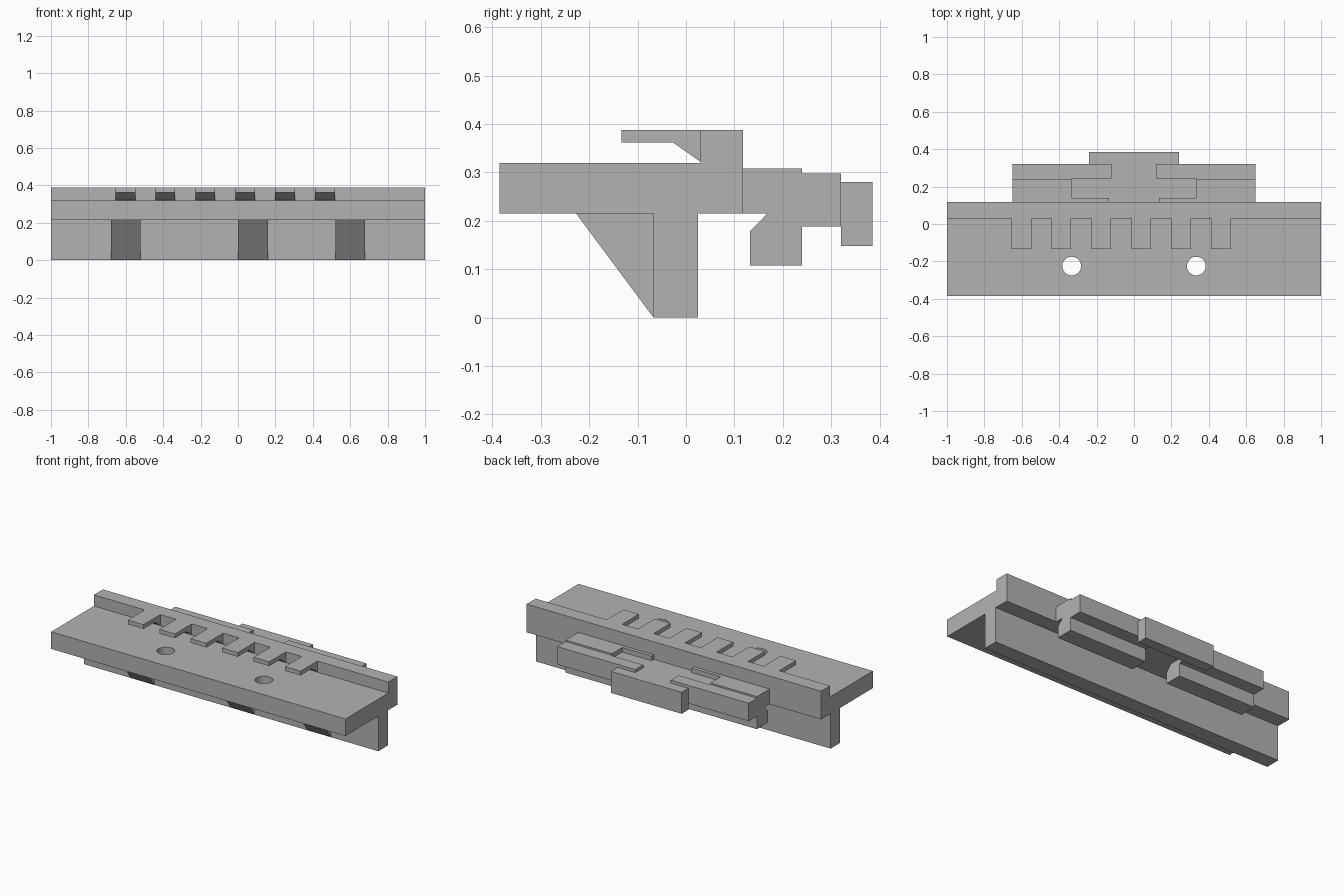
import bpy, bmesh

cube = bpy.data.objects.get("Cube")
if cube:
    bpy.data.objects.remove(cube, do_unlink=True)

# One plain grey for everything
GREY = (0.45, 0.45, 0.45, 1)
grey = bpy.data.materials.new("plain grey")
grey.use_nodes = True
grey.diffuse_color = GREY
grey.node_tree.nodes["Principled BSDF"].inputs["Base Color"].default_value = GREY


def finish(name, bm):
    bmesh.ops.recalc_face_normals(bm, faces=bm.faces)
    mesh = bpy.data.meshes.new(name)
    bm.to_mesh(mesh)
    bm.free()
    mesh.materials.append(grey)
    obj = bpy.data.objects.new(name, mesh)
    bpy.context.collection.objects.link(obj)
    return obj


def prism(name, profile, x0, x1):
    """Extrude a (y, z) profile along x."""
    bm = bmesh.new()
    face = bm.faces.new([bm.verts.new((x0, y, z)) for y, z in profile])
    ext = bmesh.ops.extrude_face_region(bm, geom=[face])["geom"]
    verts = [v for v in ext if isinstance(v, bmesh.types.BMVert)]
    bmesh.ops.translate(bm, verts=verts, vec=(x1 - x0, 0, 0))
    return finish(name, bm)


def box(name, xs, ys, zs):
    (y0, y1), (z0, z1) = ys, zs
    return prism(name, [(y0, z0), (y1, z0), (y1, z1), (y0, z1)], *xs)


def cut(obj, cutter):
    cutter.hide_render = True
    mod = obj.modifiers.new("cut", 'BOOLEAN')
    mod.operation = 'DIFFERENCE'
    mod.solver = 'EXACT'
    mod.object = cutter
    bpy.context.view_layer.objects.active = obj
    bpy.ops.object.modifier_apply(modifier=mod.name)
    bpy.data.objects.remove(cutter, do_unlink=True)


SIDES = (("right", -1), ("left", 1))

# Main body: plate, upright web below and raised rail above
body = prism("main_body", [
    (-.385, .215), (-.067, .215), (-.067, 0), (.025, 0), (.025, .215),
    (.118, .215), (.118, .388), (.03, .388), (.03, .32), (-.385, .32)], -1, 1)

# Screw holes through the plate
for side, s in SIDES:
    bm = bmesh.new()
    bmesh.ops.create_cone(bm, cap_ends=True, segments=40, radius1=.05, radius2=.05, depth=.3)
    bmesh.ops.translate(bm, verts=bm.verts, vec=(s * .333, -.225, .27))
    cut(body, finish(side + "_hole_cutter", bm))

# Triangular braces under the plate
for i, x in enumerate((-.6, .08, .6)):
    prism(f"brace_{i + 1}", [(-.227, .215), (-.067, .215), (-.067, 0)], x - .08, x + .08)

# Row of teeth reaching forward from the rail
for i in range(6):
    x = -.602 + i * .2135
    prism(f"tooth_{i + 1}", [(-.133, .362), (-.133, .388), (.03, .388),
                             (.03, .322), (-.027, .362)], x - .053, x + .053)

# Rear hooked wings with a shallow pocket for the slider
for side, s in SIDES:
    x0, x1 = sorted((s * .12, s * .65))
    wing = prism(side + "_wing", [
        (.118, .215), (.118, .308), (.24, .308), (.24, .298), (.32, .298), (.32, .188),
        (.24, .188), (.24, .108), (.132, .108), (.132, .178), (.168, .215)], x0, x1)
    cut(wing, box("pocket_cutter", sorted((s * .1, s * .335)), (.14, .243), (.28, .35)))
    cut(wing, box("neck_cutter", sorted((s * .1, s * .135)), (.1, .15), (.28, .35)))

# Central slider stem and end block
box("slider_stem", (-.12, .12), (.118, .32), (.215, .28))
box("slider_block", (-.24, .24), (.32, .385), (.148, .28))
